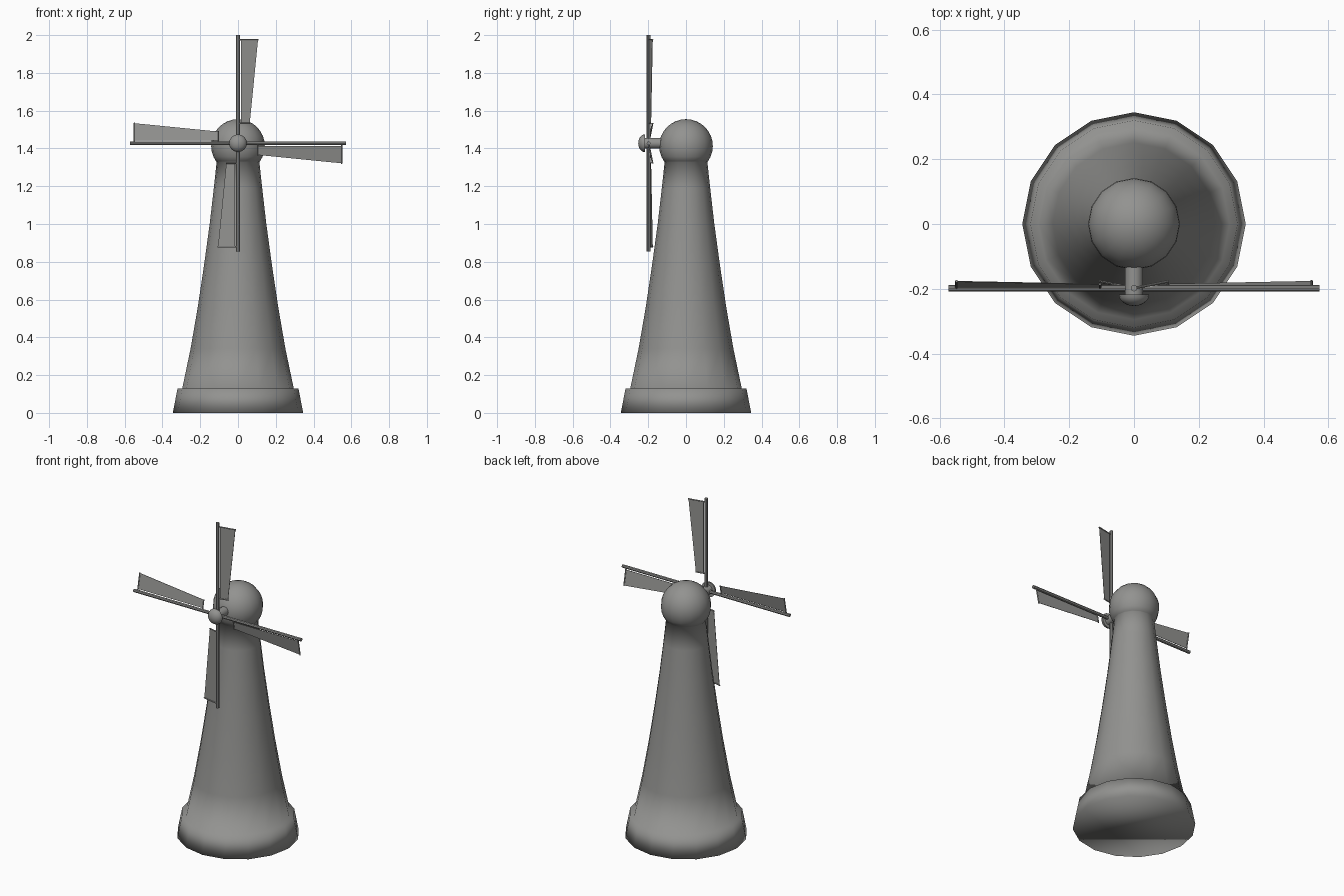
import bpy, bmesh, math
from mathutils import Matrix, Vector

cube = bpy.data.objects.get("Cube")
if cube:
    bpy.data.objects.remove(cube, do_unlink=True)

grey = bpy.data.materials.new("warm grey")
grey.use_nodes = True
grey.diffuse_color = (0.29, 0.29, 0.28, 1)
grey.node_tree.nodes["Principled BSDF"].inputs["Base Color"].default_value = grey.diffuse_color

HUB = Vector((0, -0.198, 1.4275))


def finish(name, bm, smooth_angle=None):
    """Turn a bmesh into a named object; no angle means smooth all over."""
    bmesh.ops.recalc_face_normals(bm, faces=bm.faces)
    mesh = bpy.data.meshes.new(name)
    bm.to_mesh(mesh)
    bm.free()
    mesh.materials.append(grey)
    obj = bpy.data.objects.new(name, mesh)
    bpy.context.collection.objects.link(obj)
    mesh.shade_smooth()
    if smooth_angle is not None:
        bpy.ops.object.select_all(action='DESELECT')
        obj.select_set(True)
        bpy.context.view_layer.objects.active = obj
        bpy.ops.object.shade_smooth_by_angle(angle=math.radians(smooth_angle))
    return obj


def revolve(profile, sides):
    """Closed solid from (radius, height) points about z."""
    bm = bmesh.new()
    rings = [[bm.verts.new((r * math.cos(k * math.tau / sides),
                            r * math.sin(k * math.tau / sides), z))
              for k in range(sides)] for r, z in profile]
    for low, high in zip(rings, rings[1:]):
        for k in range(sides):
            n = (k + 1) % sides
            bm.faces.new((low[k], low[n], high[n], high[k]))
    bm.faces.new(rings[0][::-1])
    bmesh.ops.remove_doubles(bm, verts=bm.verts, dist=1e-5)
    return bm


def rod(bm, start, end, radius, sides=8):
    start, end = Vector(start), Vector(end)
    axis = end - start
    place = Matrix.Translation((start + end) / 2) @ axis.to_track_quat('Z', 'Y').to_matrix().to_4x4()
    bmesh.ops.create_cone(bm, cap_ends=True, segments=sides, radius1=radius,
                          radius2=radius, depth=axis.length, matrix=place)


# Flared tower with stepped plinth, continuing into the round cap
profile = [(0.345, 0), (0.32, 0.13), (0.295, 0.13), (0.251, 0.34), (0.213, 0.56),
           (0.18, 0.78), (0.15, 1.0), (0.128, 1.19), (0.113, 1.33)]
cap_radius, cap_z = 0.142, 1.413
for i in range(12):
    a = math.radians(-35 + 125 * i / 11)
    profile.append((cap_radius * math.cos(a), cap_z + cap_radius * math.sin(a)))
finish("tower_and_cap", revolve(profile, 16))

# Axle from cap to sails
bm = bmesh.new()
rod(bm, (0, -0.08, HUB.z), (0, -0.225, HUB.z), 0.028, 16)
finish("axle", bm, 40)

# Domed hub, turned to face the front
dome = [(0.047 * math.cos(a), 0.035 * math.sin(a))
        for a in (math.pi / 2 * i / 6 for i in range(7))]
bm = revolve(dome, 16)
bm.transform(Matrix.Translation((0, -0.218, HUB.z)) @ Matrix.Rotation(math.pi / 2, 4, 'X'))
finish("hub", bm, 40)

# Four arms, each with a pitched, tapering sail held by two battens
INNER, OUTER, PITCH = 0.105, 0.548, 0.2
for i, side in enumerate(("top", "left", "bottom", "right")):
    place = Matrix.Translation(HUB) @ Matrix.Rotation(-math.pi / 2 * i, 4, 'Y')

    bm = bmesh.new()
    rod(bm, (0, 0, 0), (0, 0, 0.5725), 0.01)
    bm.transform(place)
    finish(side + "_arm", bm, 40)

    bm = bmesh.new()
    for z, width in ((INNER, 0.064), (OUTER, 0.108)):
        rod(bm, (0, 0, z), (width, width * PITCH, z), 0.004)
    bm.transform(place)
    finish(side + "_battens", bm, 40)

    bm = bmesh.new()
    corners = [(0.015, INNER), (0.062, INNER), (0.106, OUTER), (0.015, OUTER)]
    sheet = bm.faces.new([bm.verts.new((x, x * PITCH - 0.001, z)) for x, z in corners])
    thick = bmesh.ops.extrude_face_region(bm, geom=[sheet])
    bmesh.ops.translate(bm, vec=(0, 0.002, 0),
                        verts=[v for v in thick["geom"] if isinstance(v, bmesh.types.BMVert)])
    bm.transform(place)
    finish(side + "_sail", bm, 30)
